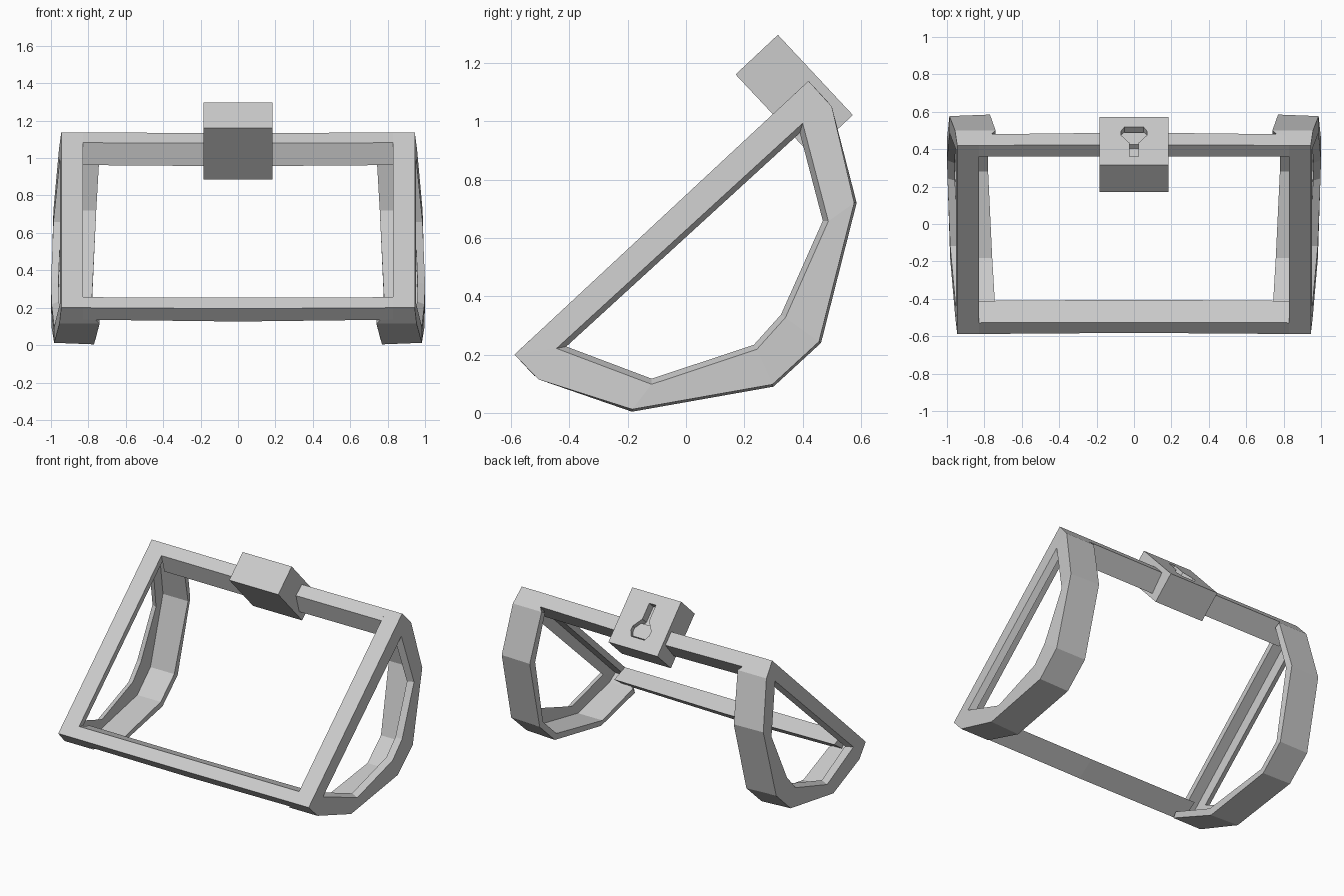
import bpy, bmesh
from mathutils import Vector

if "Cube" in bpy.data.objects:
    bpy.data.objects.remove(bpy.data.objects["Cube"])

T = .04      # wall thickness of the side loops


def make_object(name, bm):
    bmesh.ops.recalc_face_normals(bm, faces=bm.faces)
    mesh = bpy.data.meshes.new(name)
    bm.to_mesh(mesh)
    bm.free()
    obj = bpy.data.objects.new(name, mesh)
    bpy.context.collection.objects.link(obj)
    return obj


def loft(name, sections):
    """Closed solid through matching cross-sections."""
    bm = bmesh.new()
    rings = [[bm.verts.new(p) for p in s] for s in sections]
    n = len(rings[0])
    for a, b in zip(rings, rings[1:]):
        for i in range(n):
            j = (i + 1) % n
            bm.faces.new((a[i], a[j], b[j], b[i]))
    bm.faces.new(rings[0])
    bm.faces.new(rings[-1])
    return make_object(name, bm)


def inset(points, d):
    """Offset a closed counter-clockwise (y, z) outline inward by d."""
    pts = [Vector(p) for p in points]
    out = []
    for i, p in enumerate(pts):
        a = (p - pts[i - 1]).normalized()
        b = (pts[(i + 1) % len(pts)] - p).normalized()
        na, nb = Vector((-a.y, a.x)), Vector((-b.y, b.x))
        out.append(p + (na + nb) * d / (1 + na.dot(nb)))
    return out


# Side loops: outer rim (inner x, outer x, y, z) and opening rim (outer x, y, z)
RIM = [(.83, .945, -.588, .20), (.74, .955, -.506, .115), (.77, .983, -.185, .004),
       (.78, .997, .30, .09), (.78, 1.0, .463, .24), (.77, .987, .585, .72),
       (.74, .957, .50, 1.05), (.83, .945, .42, 1.138)]
HOLE = [(.953, -.444, .221), (.983, -.118, .098), (.997, .243, .218),
        (1.0, .341, .327), (.987, .488, .657), (.953, .40, .993)]
PAIR = [0, 0, 1, 2, 3, 4, 5, 5]      # opening corner facing each rim corner


def side_loop(name, sign):
    """Band around the rim plus a side plate with an opening (L section)."""
    bm = bmesh.new()

    def ring(xs, yz):
        return [bm.verts.new((sign * x, y, z)) for x, (y, z) in zip(xs, yz)]

    rim_yz = [p[2:] for p in RIM]
    hole_yz = [p[1:] for p in HOLE]
    rim_in = inset(rim_yz, T)
    xi, xo = [p[0] for p in RIM], [p[1] for p in RIM]
    xh = [p[0] for p in HOLE]
    # the outer edge is drawn in slightly except along the flat front
    shy = inset(rim_yz, .008)
    edge_yz = [rim_yz[i] if i in (0, 1, 6, 7) else shy[i] for i in range(8)]
    edge_out, band_out = ring(xo, edge_yz), ring(xi, rim_yz)
    band_in = ring([x - .012 if i in (2, 5) else x for i, x in enumerate(xi)], rim_in)
    corner_in = ring([x - T for x in xo], rim_in)
    hole_in = ring([x - T for x in xh], inset(hole_yz, .018))
    hole_out = ring(xh, hole_yz)
    for a, b in ((edge_out, band_out), (band_out, band_in), (band_in, corner_in),
                 (hole_in, hole_out)):
        for i in range(len(a)):
            j = (i + 1) % len(a)
            bm.faces.new((a[i], a[j], b[j], b[i]))
    for r, h in ((edge_out, hole_out), (corner_in, hole_in)):
        for i in range(8):
            j = (i + 1) % 8
            a, b = h[PAIR[i]], h[PAIR[j]]
            bm.faces.new((r[i], r[j], a) if a == b else (r[i], r[j], b, a))
    make_object(name, bm)


side_loop("right_side_loop", 1)
side_loop("left_side_loop", -1)

# Cross bars: wedge section, bowed slightly outward in the middle
ALONG = Vector((1.008, .938))                 # bottom edge to top edge of the frame
START = Vector((-.588, .20))


def mirror_up(p):
    """Mirror a (y, z) point from the bottom bar to the top bar."""
    u = (p - START).dot(ALONG) / ALONG.length_squared
    return p + ALONG * (1 - 2 * u)


END = [(-.588, .20), (-.528, .256), (-.411, .217), (-.527, .136)]
MIDDLE = [(-.582, .195), (-.526, .255), (-.405, .21), (-.519, .126)]
for name, place in (("bottom_bar", lambda p: p), ("top_bar", mirror_up)):
    loft(name, [[(x, *place(Vector(p))) for p in section]
                for x, section in ((-.83, END), (0, MIDDLE), (.83, END))])

# Mounting block
block_side = [(.17, 1.16), (.315, 1.296), (.572, 1.021), (.427, .886)]
block = loft("mounting_block", [[(x, y, z) for y, z in block_side] for x in (-.185, .185)])

# Keyhole recess cut into the back of the block
top_edge = Vector((0, .315, 1.296))
down = Vector((0, .257, -.275)).normalized()
out = Vector((0, .275, .257)).normalized()
half = [(.025, .066), (.025, .175), (.07, .235), (.07, .265), (.05, .30)]
outline = half + [(-x, t) for x, t in reversed(half)]
cutter = loft("keyhole_cutter", [[top_edge + down * t + out * d + Vector((x, 0, 0))
                                  for x, t in outline] for d in (-.06, .05)])
cutter.hide_render = True
mod = block.modifiers.new("keyhole", 'BOOLEAN')
mod.operation = 'DIFFERENCE'
mod.solver = 'EXACT'
mod.object = cutter
bpy.context.view_layer.objects.active = block
bpy.ops.object.modifier_apply(modifier="keyhole")
bpy.data.objects.remove(cutter)
